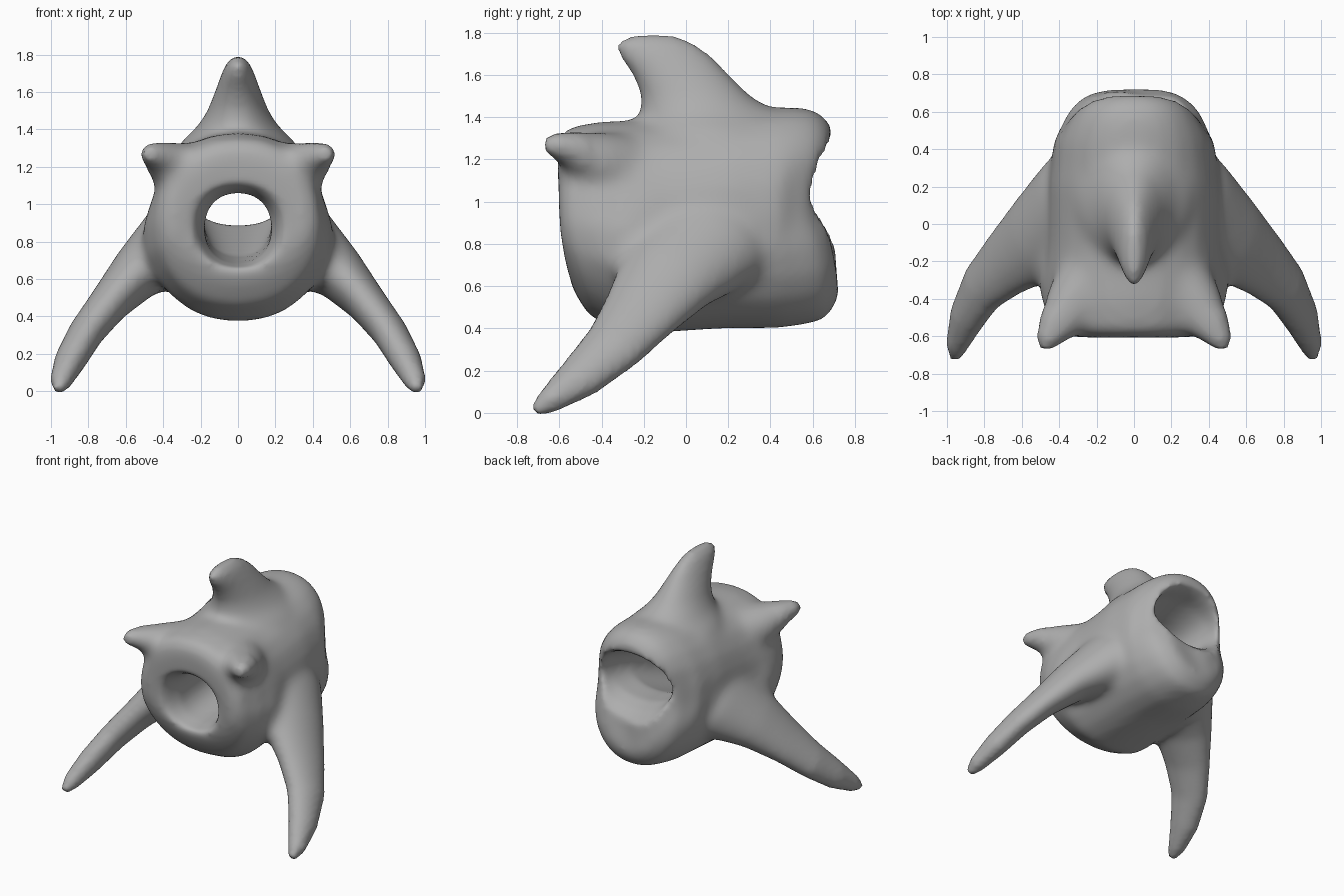
import bpy, bmesh
from math import cos, sin, pi, exp, copysign
from mathutils import Vector

cube = bpy.data.objects.get("Cube")
if cube:
    bpy.data.objects.remove(cube, do_unlink=True)

SIDES = 24
VOXEL = .02


def loft(rings, power=2.0):
    """Closed tube through rings of (centre, axis_a, axis_b)."""
    bm = bmesh.new()
    loops = []
    for centre, a, b in rings:
        loop = []
        for i in range(SIDES):
            t = 2 * pi * i / SIDES
            u = copysign(abs(cos(t)) ** (2 / power), cos(t))
            v = copysign(abs(sin(t)) ** (2 / power), sin(t))
            loop.append(bm.verts.new(Vector(centre) + Vector(a) * u + Vector(b) * v))
        loops.append(loop)
    for p, q in zip(loops, loops[1:]):
        for i in range(SIDES):
            j = (i + 1) % SIDES
            bm.faces.new((p[i], p[j], q[j], q[i]))
    bm.faces.new(loops[0][::-1])
    bm.faces.new(loops[-1])
    bmesh.ops.recalc_face_normals(bm, faces=bm.faces)
    return bm


def limb(stations, side, normal):
    """Tapered limb; stations are (x, y, z, thin radius, wide radius)."""
    pts = [Vector((side * s[0], s[1], s[2])) for s in stations]
    n0 = Vector((side * normal[0], normal[1], normal[2]))
    rings = []
    for i, s in enumerate(stations):
        tangent = (pts[min(i + 1, len(pts) - 1)] - pts[max(i - 1, 0)]).normalized()
        n = (n0 - tangent * n0.dot(tangent)).normalized()
        rings.append((pts[i], n * s[3], tangent.cross(n) * s[4]))
    return loft(rings)


def add_object(name, parts):
    joined = bmesh.new()
    for part in parts:
        temp = bpy.data.meshes.new("temp")
        part.to_mesh(temp)
        part.free()
        joined.from_mesh(temp)
        bpy.data.meshes.remove(temp)
    mesh = bpy.data.meshes.new(name)
    joined.to_mesh(mesh)
    joined.free()
    obj = bpy.data.objects.new(name, mesh)
    bpy.context.scene.collection.objects.link(obj)
    return obj


def apply_modifier(obj, kind, **settings):
    mod = obj.modifiers.new(kind.title(), kind)
    for key, value in settings.items():
        setattr(mod, key, value)
    bpy.context.view_layer.objects.active = obj
    bpy.ops.object.modifier_apply(modifier=mod.name)


def soften(obj, iterations):
    """Smooth the joins, fading out toward the tips of limbs, horns and fin."""
    group = obj.vertex_groups.new(name="joins")
    for v in obj.data.vertices:
        x, y, z = abs(v.co.x), v.co.y, v.co.z
        weight = min((.9 - x) / .2, (1.72 - z) / .2)
        if y < -.45 and z > 1.15:
            weight = min(weight, (.47 - x) / .1)
        group.add([v.index], max(.06, min(1, weight)), "REPLACE")
    apply_modifier(obj, "SMOOTH", factor=.5, iterations=iterations, vertex_group="joins")
    obj.vertex_groups.clear()


# Barrel-shaped body: y, half width, bottom, top
body_rings = [(-.61, .35, .58, 1.28), (-.57, .43, .46, 1.35), (-.42, .465, .37, 1.38),
              (-.28, .465, .37, 1.385), (-.10, .46, .38, 1.39), (.20, .46, .40, 1.43),
              (.45, .43, .40, 1.45), (.58, .39, .42, 1.45), (.66, .345, .44, 1.43),
              (.725, .25, .54, 1.36)]
body = loft([((0, y, (lo + hi) / 2), (w, 0, 0), (0, 0, (hi - lo) / 2))
             for y, w, lo, hi in body_rings], 2.25)
for v in body.verts:
    y, z = v.co.y, v.co.z
    # sides swell where the legs branch off
    v.co.x *= 1 + .14 * exp(-((z - .76) / .2) ** 2 - ((y + .3) / .17) ** 2)
    if y < -.3:    # front leans back toward the belly
        v.co.y += .28 * max(0, .85 - z)
    elif y > .5:   # back rim dips at mid height and leans in at the top
        v.co.y -= .1 * exp(-((z - 1) / .2) ** 2) + .1 * max(0, z - 1.1)

# Forward-leaning top fin: height, front, back, half width
fin_rings = [(1.22, -.24, .56, .38), (1.34, -.23, .52, .30), (1.42, -.22, .44, .215),
             (1.50, -.215, .31, .165), (1.60, -.255, .21, .125), (1.68, -.31, .13, .095),
             (1.74, -.33, .05, .07), (1.775, -.29, -.02, .042), (1.79, -.24, -.07, .015)]
fin = loft([((0, (f + b) / 2, z), (w, 0, 0), (0, (b - f) / 2, 0))
            for z, f, b, w in fin_rings])

# Swept legs and short front horns
leg = [(.10, .15, .94, .28, .36), (.34, .06, .79, .22, .32), (.53, -.085, .645, .15, .25),
       (.685, -.215, .475, .11, .195), (.81, -.345, .315, .095, .15),
       (.893, -.50, .17, .085, .112), (.947, -.65, .055, .06, .062),
       (.957, -.72, .008, .028, .028)]
horn = [(.18, -.26, 1.12, .21, .22), (.34, -.45, 1.195, .145, .155),
        (.42, -.56, 1.255, .085, .1), (.465, -.63, 1.27, .055, .065),
        (.475, -.67, 1.27, .03, .03)]
parts = [body, fin]
for side in (1, -1):
    parts.append(limb(leg, side, (.76, 0, .62)))
    parts.append(limb(horn, side, (0, 0, 1)))
bone = add_object("vertebra_body", parts)

# Flared passage from front to back: y, centre height, half width, half height
passage = [(-.80, .87, .38, .38), (-.62, .87, .27, .255), (-.54, .87, .215, .21),
           (-.44, .87, .18, .19), (-.10, .90, .18, .18), (.34, 1.04, .245, .155),
           (.52, 1.07, .28, .185), (.62, 1.06, .295, .215), (.70, 1.045, .32, .265),
           (.80, 1.03, .37, .35)]
cutter = add_object("passage_cutter", [loft([((0, y, z), (w, 0, 0), (0, 0, h))
                                             for y, z, w, h in passage], 2.2)])
cutter.hide_render = True

# Fuse the parts, cut the passage and soften the joins
apply_modifier(bone, "REMESH", mode="VOXEL", voxel_size=VOXEL)
soften(bone, 26)
apply_modifier(bone, "BOOLEAN", operation="DIFFERENCE", object=cutter, solver="EXACT")
apply_modifier(bone, "REMESH", mode="VOXEL", voxel_size=VOXEL)
soften(bone, 10)
bpy.data.objects.remove(cutter, do_unlink=True)

# Plain grey surface with smooth shading
grey = bpy.data.materials.new("plain_grey")
grey.use_nodes = True
colour = (.42, .42, .42, 1)
grey.diffuse_color = colour
grey.node_tree.nodes["Principled BSDF"].inputs["Base Color"].default_value = colour
bone.data.materials.clear()
bone.data.materials.append(grey)
for face in bone.data.polygons:
    face.material_index = 0
    face.use_smooth = True
